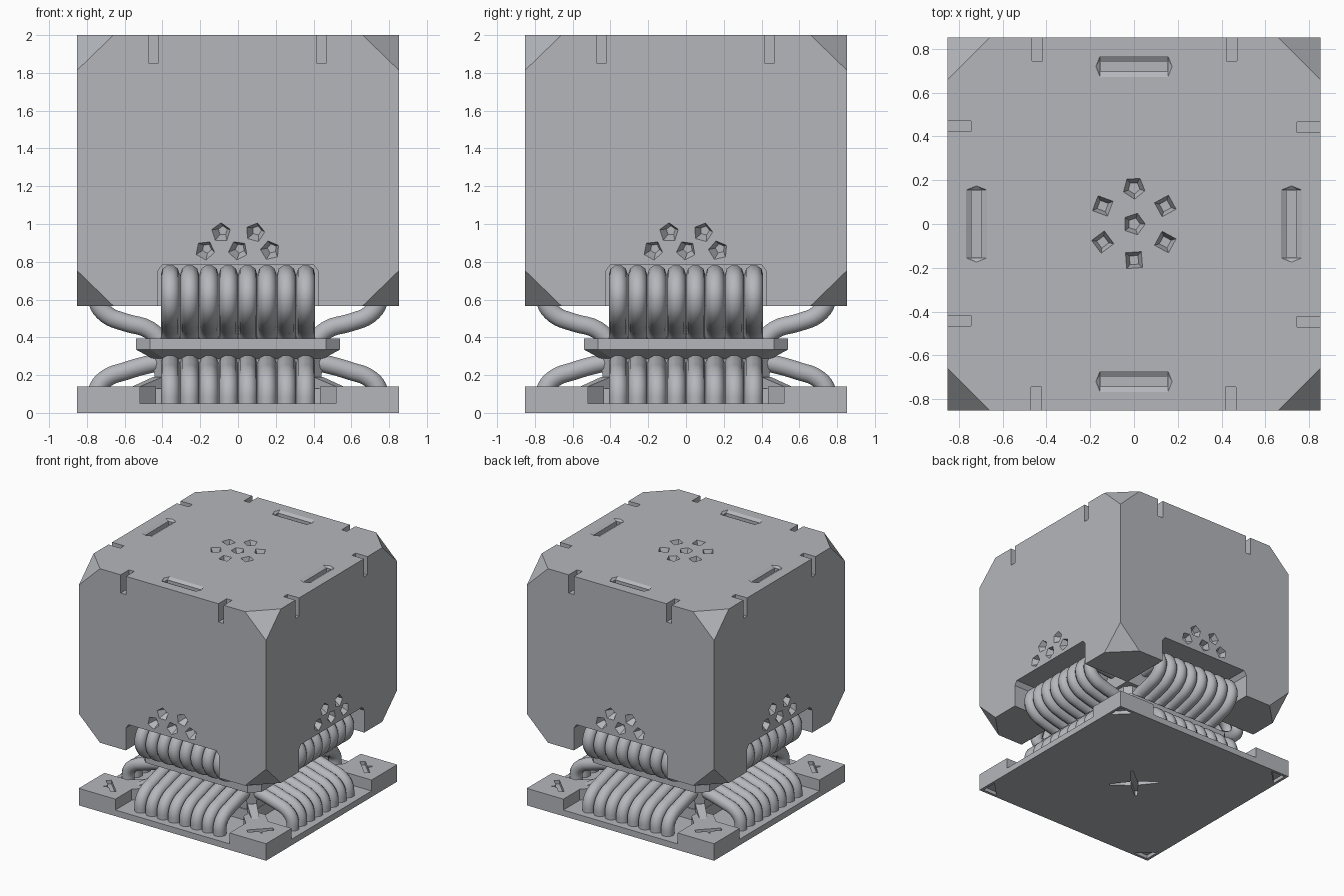
import bpy, bmesh
from math import pi, cos, sin
from mathutils import Matrix, Vector

if "Cube" in bpy.data.objects:
    bpy.data.objects.remove(bpy.data.objects["Cube"])

TURNS = [Matrix.Rotation(k * pi / 2, 4, 'Z') for k in range(4)]
METAL = bpy.data.materials.new("grey_metal")
METAL.diffuse_color = (.457, .471, .50, 1)
METAL.use_nodes = True
METAL.node_tree.nodes["Principled BSDF"].inputs["Base Color"].default_value = METAL.diffuse_color


def hull(bm, pts, m=Matrix()):
    vs = [bm.verts.new(m @ Vector(p)) for p in pts]
    bmesh.ops.convex_hull(bm, input=vs)


def finish(bm, name, hidden=False):
    bmesh.ops.dissolve_limit(bm, angle_limit=0.01, verts=bm.verts, edges=bm.edges)
    bmesh.ops.recalc_face_normals(bm, faces=bm.faces)
    me = bpy.data.meshes.new(name)
    bm.to_mesh(me)
    bm.free()
    me.materials.append(METAL)
    ob = bpy.data.objects.new(name, me)
    bpy.context.collection.objects.link(ob)
    ob.hide_render = hidden
    if hidden:
        ob.hide_set(True)
        ob.display_type = 'WIRE'
    return ob


def cut(ob, cutter):
    mod = ob.modifiers.new("cut", 'BOOLEAN')
    mod.operation = 'DIFFERENCE'
    mod.solver = 'EXACT'
    mod.use_self = True
    mod.object = cutter


def box(x0, x1, y0, y1, z0, z1):
    return [(x, y, z) for x in (x0, x1) for y in (y0, y1) for z in (z0, z1)]


def prism(outline, z0, z1):
    return [(x, y, z) for z in (z0, z1) for x, y in outline]


def octagon(h, c, z):
    return [(sx * a, sy * b, z) for sx in (-1, 1) for sy in (-1, 1)
            for a, b in ((h, h - c), (h - c, h))]


def ngon(n, r, a0, cx=0, cy=0):
    return [(cx + r * cos(a0 + 2 * pi * i / n), cy + r * sin(a0 + 2 * pi * i / n)) for i in range(n)]


# body: cube with its eight corners cut off
bm = bmesh.new()
pts = []
for sx in (-1, 1):
    for sy in (-1, 1):
        for z, d in ((0.567, 1), (2.0, -1)):
            pts += [(sx * .66, sy * .853, z), (sx * .853, sy * .66, z),
                    (sx * .853, sy * .853, z + d * .187)]
hull(bm, pts)
body = finish(bm, "body")

# body cutters: pipe openings, edge notches, slots and pits
bm = bmesh.new()
opening = [(-.425, .5), (.425, .5), (.425, .75), (.40, .785), (-.40, .785), (-.425, .75)]
for m in TURNS:
    hull(bm, [(x, y, z) for x, z in opening for y in (-.9, -.43)], m)
    for x in (-.447, .443):
        hull(bm, box(x - .024, x + .024, -.9, -.745, 1.85, 2.1), m)
    rim = [(-.175, -.72), (-.155, -.67), (.155, -.67), (.175, -.72), (.155, -.77), (-.155, -.77)]
    hull(bm, [(x, y, 2.001) for x, y in rim] + box(-.155, .155, -.745, -.695, 1.985, 1.986), m)
    hull(bm, box(-.152, .152, -.74, -.70, 1.91, 1.99), m)
    for i, (x, z) in enumerate(((-.09, .955), (.09, .955), (-.175, .86), (0, .86), (.17, .86))):
        hull(bm, [(a, -.854, b) for a, b in ngon(5, .052, pi / 2 + i, x, z)]
             + [(a, -.80, b) for a, b in ngon(5, .025, pi / 2 + i, x + .01, z + .01)], m)
for i, (x, y) in enumerate([(0, 0)] + ngon(6, .165, pi / 2)):
    n = 5 if i < 2 else 4
    hull(bm, [(a, b, 2.001) for a, b in ngon(n, .052, i, x, y)]
         + [(a, b, 1.95) for a, b in ngon(n, .028, i, x, y)])
cut(body, finish(bm, "body_cutter", True))

# base plate with raised corner blocks
bm = bmesh.new()
hull(bm, box(-.853, .853, -.853, .853, 0, .14))
base = finish(bm, "base_plate")
bm = bmesh.new()
for m in TURNS:
    hull(bm, prism([(-.435, -.6), (.435, -.6), (.435, -.445), (-.435, -.445)], .05, .2), m)
    hull(bm, prism([(-.52, -.9), (.52, -.9), (.52, -.64), (.435, -.55), (-.435, -.55), (-.52, -.64)], .05, .2), m)
    # triangular recess under each corner
    hull(bm, prism([(.83, .83), (.83, .70), (.70, .83)], -.05, .03), m)
    # crossed slot on top of each corner block
    c = m @ Matrix.Translation((.68, .68, 0)) @ Matrix.Rotation(pi / 4, 4, 'Z')
    hull(bm, prism([(-.02, -.1), (.02, -.1), (.02, .1), (-.02, .1)], .11, .2), c)
    hull(bm, prism([(-.01, -.02), (.07, 0), (-.01, .02)], .115, .21), c)
# cross slot in the underside
for a in (pi / 4, 3 * pi / 4):
    hull(bm, prism([(-.19, .01), (0, .03), (.19, .01), (.19, -.01), (0, -.03), (-.19, -.01)],
                   -.05 - a * .01, .04 + a * .003), Matrix.Rotation(a, 4, 'Z'))
cut(base, finish(bm, "base_cutter", True))

# central core, collar and corner ribs
bm = bmesh.new()
hull(bm, octagon(.43, .04, .04) + octagon(.45, .06, .29))
finish(bm, "lower_core")
bm = bmesh.new()
hull(bm, octagon(.40, .05, .38) + octagon(.40, .05, .60))
finish(bm, "upper_core")
bm = bmesh.new()
hull(bm, octagon(.43, .06, .275) + octagon(.54, .075, .335) + octagon(.54, .075, .395))
finish(bm, "collar")
bm = bmesh.new()
for m in TURNS:
    hull(bm, [(x, y, z) for x, y, z in ((.40, .45, .13), (.45, .40, .13), (.40, .45, .19),
              (.45, .40, .19), (.54, .58, .13), (.58, .54, .13))], m)
finish(bm, "corner_ribs")

# bent pipes: eight above and eight below the collar on each side
UPPER = [(.39, .36), (.47, .44), (.60, .48), (.695, .52), (.745, .59), (.735, .665), (.67, .72), (.42, .72)]
LOWER = [(.38, .275), (.48, .255), (.60, .22), (.69, .187), (.742, .13), (.75, .04)]
for name, path in (("upper_pipes", UPPER), ("lower_pipes", LOWER)):
    cu = bpy.data.curves.new(name, 'CURVE')
    cu.dimensions = '3D'
    cu.bevel_depth = .05
    cu.bevel_resolution = 3
    cu.resolution_u = 4
    cu.use_fill_caps = True
    cu.materials.append(METAL)
    for m in TURNS:
        for i in range(8):
            sp = cu.splines.new('BEZIER')
            sp.bezier_points.add(len(path) - 1)
            for bp, (r, z) in zip(sp.bezier_points, path):
                bp.co = m @ Vector(((i - 3.5) * .1025, -r, z))
                bp.handle_left_type = bp.handle_right_type = 'AUTO'
    bpy.context.collection.objects.link(bpy.data.objects.new(name, cu))
